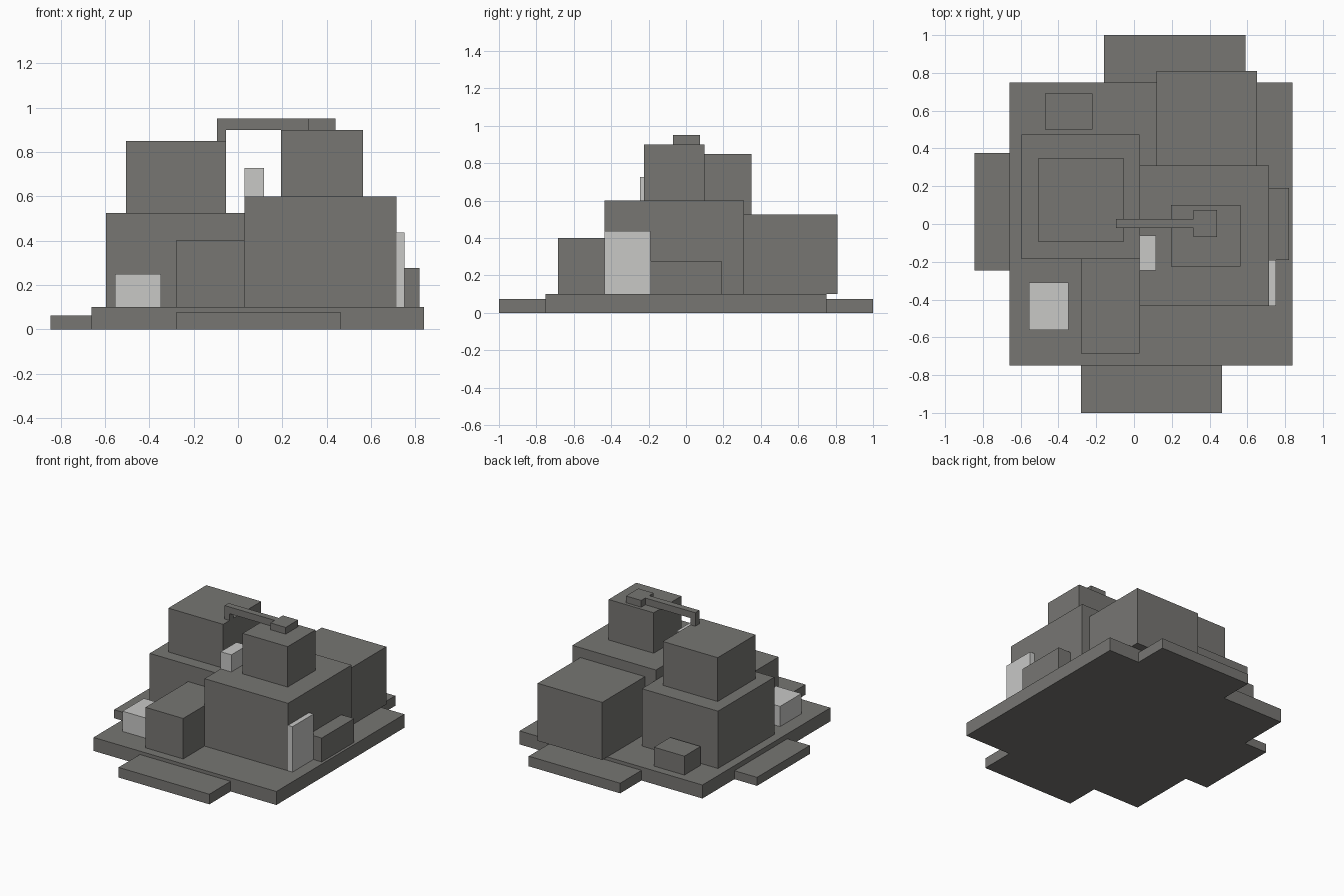
import bpy

# Remove the default cube
default = bpy.data.objects.get("Cube")
if default:
    bpy.data.objects.remove(default, do_unlink=True)


def make_material(name, rgb):
    mat = bpy.data.materials.new(name)
    mat.use_nodes = True
    color = (*rgb, 1.0)
    mat.diffuse_color = color
    bsdf = next(n for n in mat.node_tree.nodes if n.type == "BSDF_PRINCIPLED")
    bsdf.inputs["Base Color"].default_value = color
    bsdf.inputs["Roughness"].default_value = 0.9
    return mat


dark = make_material("dark grey", (0.184, 0.181, 0.171))
light = make_material("light grey", (0.578, 0.578, 0.565))


def box(name, x, y, z, mat=dark):
    """Box from its (low, high) range on each axis."""
    ranges = (x, y, z)
    bpy.ops.mesh.primitive_cube_add(size=1, location=[(a + b) / 2 for a, b in ranges])
    obj = bpy.context.object
    obj.name = obj.data.name = name
    obj.scale = [b - a for a, b in ranges]
    bpy.ops.object.transform_apply(location=False, rotation=False, scale=True)
    obj.data.materials.append(mat)
    return obj


FLOOR = 0.10        # top of the base slab
WEST_ROOF = 0.525   # top of the left-hand block
EAST_ROOF = 0.60    # top of the main block

# Ground slab and its low steps
box("base_slab", (-0.66, 0.84), (-0.75, 0.75), (0, FLOOR))
box("front_step", (-0.28, 0.465), (-1.0, -0.75), (0, 0.075))
box("back_step", (-0.16, 0.59), (0.75, 1.0), (0, 0.075))
box("side_step", (-0.845, -0.66), (-0.245, 0.375), (0, 0.063))

# Large blocks
box("main_block", (0.03, 0.715), (-0.435, 0.31), (FLOOR, EAST_ROOF))
box("main_upper_block", (0.195, 0.565), (-0.225, 0.10), (EAST_ROOF, 0.90))
box("side_block", (-0.595, 0.03), (-0.185, 0.475), (FLOOR, WEST_ROOF))
box("side_upper_block", (-0.505, -0.055), (-0.095, 0.35), (WEST_ROOF, 0.85))
box("front_block", (-0.28, 0.03), (-0.685, -0.185), (FLOOR, 0.40))
box("back_block", (0.12, 0.65), (0.31, 0.81), (FLOOR, 0.527))

# Small dark annexes
box("side_annex", (0.715, 0.82), (-0.19, 0.19), (FLOOR, 0.277))
box("back_annex", (-0.47, -0.22), (0.50, 0.69), (FLOOR, 0.24))

# Duct bridging the two upper blocks
box("duct_beam", (-0.095, 0.32), (-0.02, 0.027), (0.90, 0.95))
box("duct_foot", (-0.095, -0.055), (-0.02, 0.027), (0.85, 0.90))
box("duct_head", (0.315, 0.44), (-0.07, 0.075), (0.90, 0.95))

# Light units
box("front_unit", (-0.555, -0.347), (-0.56, -0.31), (FLOOR, 0.25), light)
box("side_panel", (0.715, 0.752), (-0.435, -0.19), (FLOOR, 0.437), light)
box("roof_unit", (0.03, 0.117), (-0.245, -0.06), (EAST_ROOF, 0.727), light)
